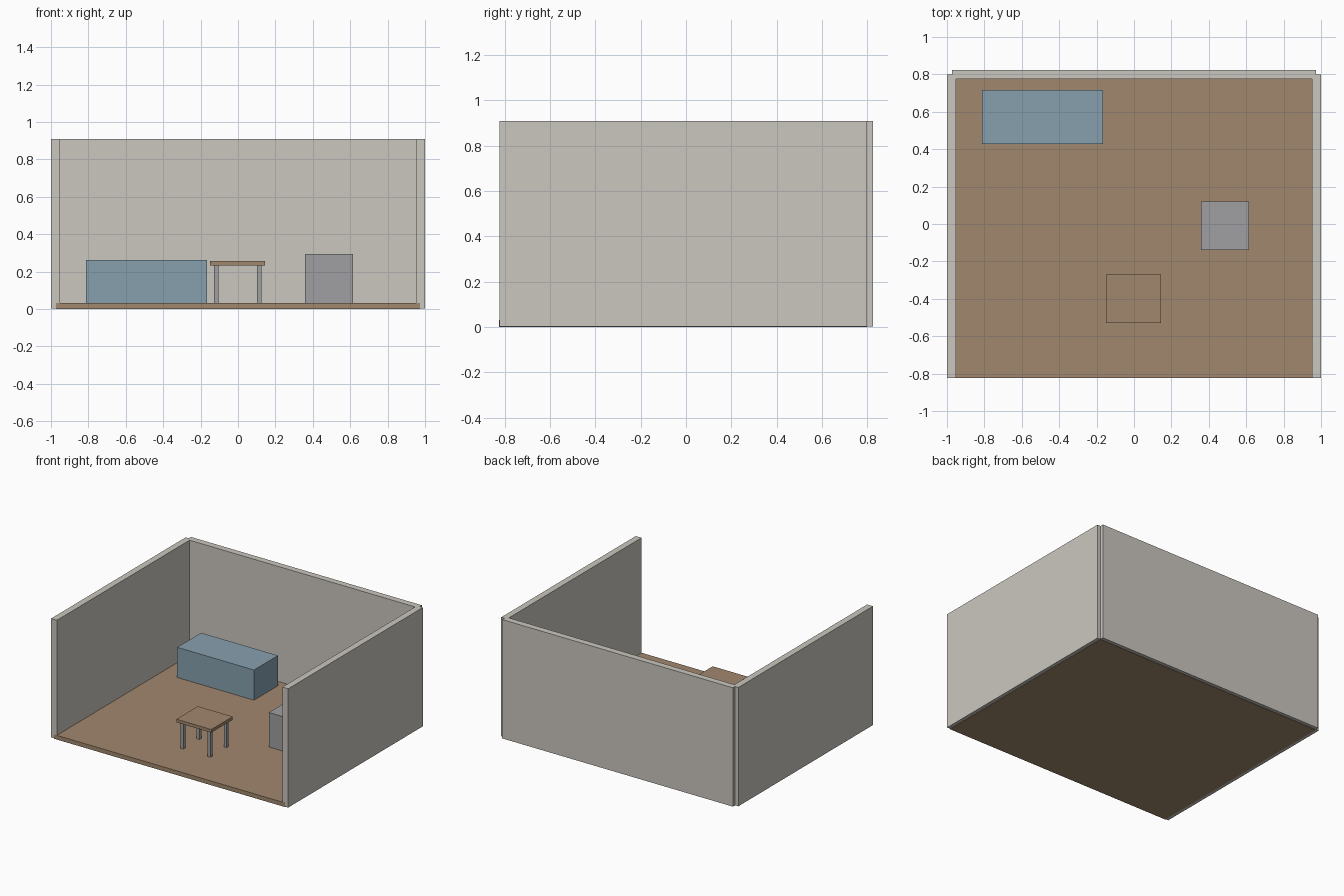
import bpy

if "Cube" in bpy.data.objects:
    bpy.data.objects.remove(bpy.data.objects["Cube"])


def lin(c):
    c /= 255
    return c / 12.92 if c <= 0.04045 else ((c + 0.055) / 1.055) ** 2.4


def mat(name, r, g, b):
    m = bpy.data.materials.new(name)
    m.diffuse_color = (lin(r), lin(g), lin(b), 1)
    m.use_nodes = True
    m.node_tree.nodes["Principled BSDF"].inputs["Base Color"].default_value = m.diffuse_color
    return m


wood = mat("wood brown", 161, 135, 110)
plaster = mat("plaster cream", 203, 199, 191)
blue = mat("fabric blue", 135, 160, 175)
grey = mat("grey", 160, 159, 161)


def box(name, x0, x1, y0, y1, z0, z1, material):
    bpy.ops.mesh.primitive_cube_add(
        size=1, location=((x0 + x1) / 2, (y0 + y1) / 2, (z0 + z1) / 2))
    o = bpy.context.object
    o.name = name
    o.scale = (x1 - x0, y1 - y0, z1 - z0)
    bpy.ops.object.transform_apply(location=False, rotation=False, scale=True)
    o.data.materials.append(material)
    return o


FLOOR = 0.032
TOP = 0.909

# Room shell: floor slab and three walls, open at the front
box("floor", -0.973, 0.973, -0.824, 0.798, 0, FLOOR, wood)
box("back_wall", -0.973, 0.973, 0.775, 0.824, 0.003, TOP, plaster)
box("left_wall", -1, -0.951, -0.823, 0.798, 0.003, TOP, plaster)
box("right_wall", 0.951, 1, -0.823, 0.798, 0.003, TOP, plaster)

# Furniture blocks
box("sofa", -0.813, -0.165, 0.428, 0.717, FLOOR, 0.262, blue)
box("cabinet", 0.358, 0.616, -0.139, 0.119, FLOOR, 0.295, grey)

# Table with four legs
CX, CY = -0.002, -0.4
box("table_top", CX - 0.147, CX + 0.147, CY - 0.129, CY + 0.129, 0.233, 0.257, wood)
for sx, side in ((-1, "left"), (1, "right")):
    for sy, end in ((-1, "front"), (1, "back")):
        x, y = CX + sx * 0.115, CY + sy * 0.097
        box(f"table_{end}_{side}_leg", x - 0.012, x + 0.012,
            y - 0.012, y + 0.012, FLOOR, 0.233, grey)
